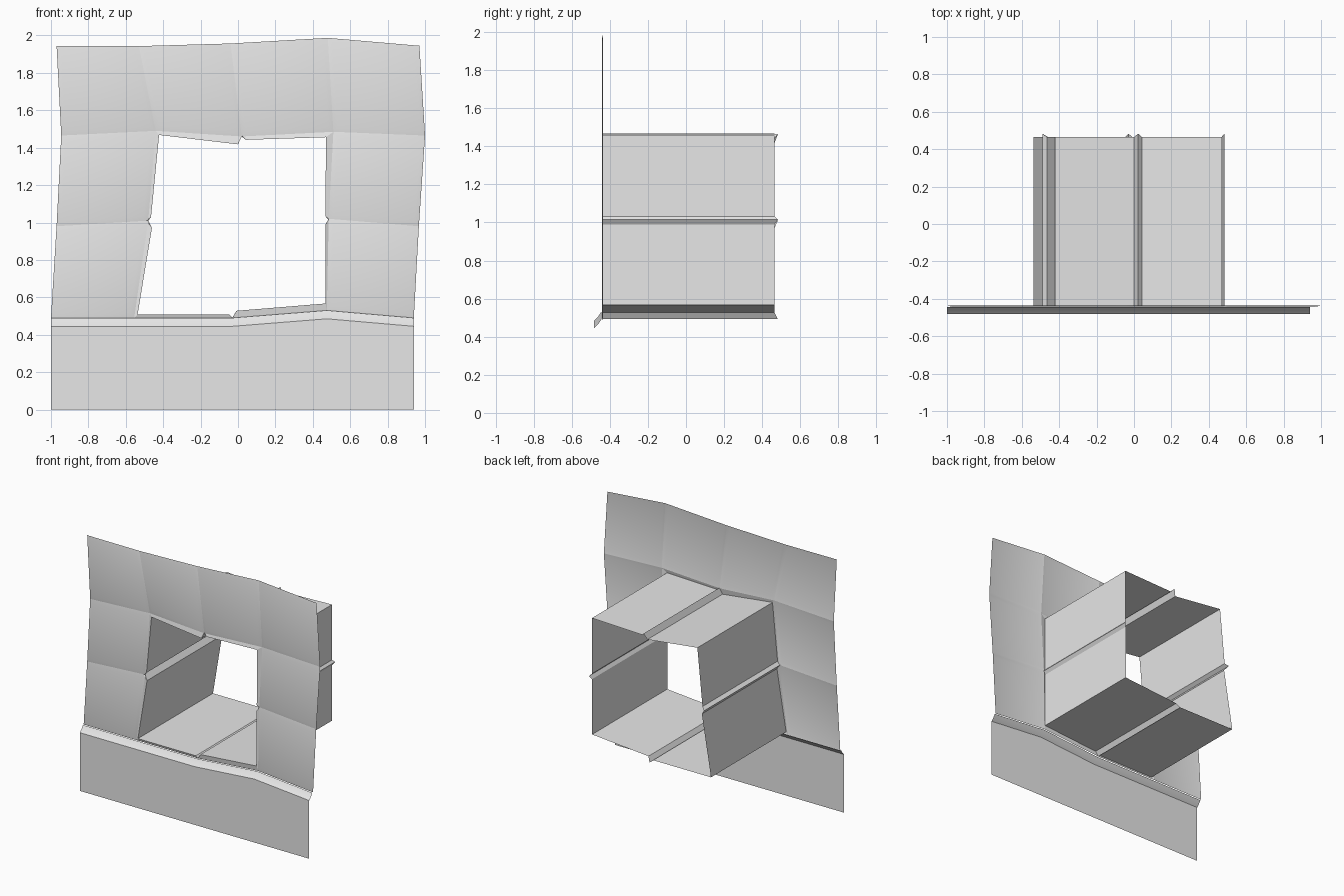
import bpy
import bmesh
import math

cube = bpy.data.objects.get("Cube")
if cube:
    bpy.data.objects.remove(cube, do_unlink=True)

grey = bpy.data.materials.new("light grey")
grey.use_nodes = True
grey.diffuse_color = (0.8, 0.8, 0.8, 1)
grey.node_tree.nodes["Principled BSDF"].inputs["Base Color"].default_value = (0.8, 0.8, 0.8, 1)

SEAM, BACK = -0.436, 0.465


def add_object(name, bm, angle):
    mesh = bpy.data.meshes.new(name)
    bm.to_mesh(mesh)
    bm.free()
    mesh.materials.append(grey)
    obj = bpy.data.objects.new(name, mesh)
    bpy.context.collection.objects.link(obj)
    bpy.ops.object.select_all(action='DESELECT')
    obj.select_set(True)
    bpy.context.view_layer.objects.active = obj
    bpy.ops.object.shade_smooth_by_angle(angle=math.radians(angle))


# Wall corners, (x, z), from the bottom row up
base = [(-1.0, .49), (-.555, .49), (-.03, .49), (.475, .53), (.94, .49)]
middle = [(-.97, .98), (-.48, 1.01), None, (.485, 1.02), (.967, .98)]
upper = [(-.945, 1.465), (-.44, 1.49), (.02, 1.46), (.51, 1.485), (1.0, 1.465)]
top = [(-.97, 1.945), (-.53, 1.943), (-.04, 1.957), (.48, 1.987), (.97, 1.945)]
rows = [base, middle, upper, top]

# Wall tiles, pillowed by two insets, around an open middle
bm = bmesh.new()
grid = [[bm.verts.new((p[0], SEAM, p[1])) if p else None for p in row] for row in rows]
for low, high in zip(grid, grid[1:]):
    for i in range(4):
        quad = [low[i], low[i + 1], high[i + 1], high[i]]
        if all(quad) and not (low is grid[0] and i in (1, 2)):
            bm.faces.new(quad)
tiles = bm.faces[:]
for thickness, depth in ((0.01, 0.012), (0.035, 0.006)):
    bmesh.ops.inset_individual(bm, faces=tiles, thickness=thickness, depth=depth)
add_object("wall_tiles", bm, 55)

# Lower panel with its top edge rolled back to the tiles
bm = bmesh.new()
strips = [[bm.verts.new((x, y, z + drop)) for x, z in base]
          for drop, y in ((0, -.445), (-.025, -.462), (-.045, -.482))]
strips.append([bm.verts.new((x, -.482, 0)) for x, z in base])
for high, low in zip(strips, strips[1:]):
    for i in range(4):
        bm.faces.new([low[i], low[i + 1], high[i + 1], high[i]])
add_object("lower_panel", bm, 30)

# Tunnel section: corners have one point, side middles fold out to a ridge
section = [
    (base[1], [(-.537, .508)]),
    (base[2], [(-.047, .508), (-.03, .492), (-.008, .528)]),
    (base[3], [(.468, .567)]),
    (middle[3], [(.468, .99), (.484, 1.015), (.468, 1.032)]),
    (upper[3], [(.47, 1.456)]),
    (upper[2], [(.042, 1.442), (.022, 1.464), (.0, 1.418)]),
    (upper[1], [(-.422, 1.468)]),
    (middle[1], [(-.465, 1.03), (-.49, 1.01), (-.46, .972)]),
]
bm = bmesh.new()
loop = []
for node, points in section:
    rim = bm.verts.new((node[0], SEAM, node[1]))
    for k, (x, z) in enumerate(points):
        end = BACK + (0.018 if k == 1 else 0)
        loop.append((rim, bm.verts.new((x, SEAM - 0.006, z)), bm.verts.new((x, end, z))))
for a, b in zip(loop, loop[1:] + loop[:1]):
    bm.faces.new([a[1], a[2], b[2], b[1]])
    # Rim joining the tunnel to the tiles
    bm.faces.new(list(dict.fromkeys([a[0], a[1], b[1], b[0]])))
add_object("window_tunnel", bm, 10)
